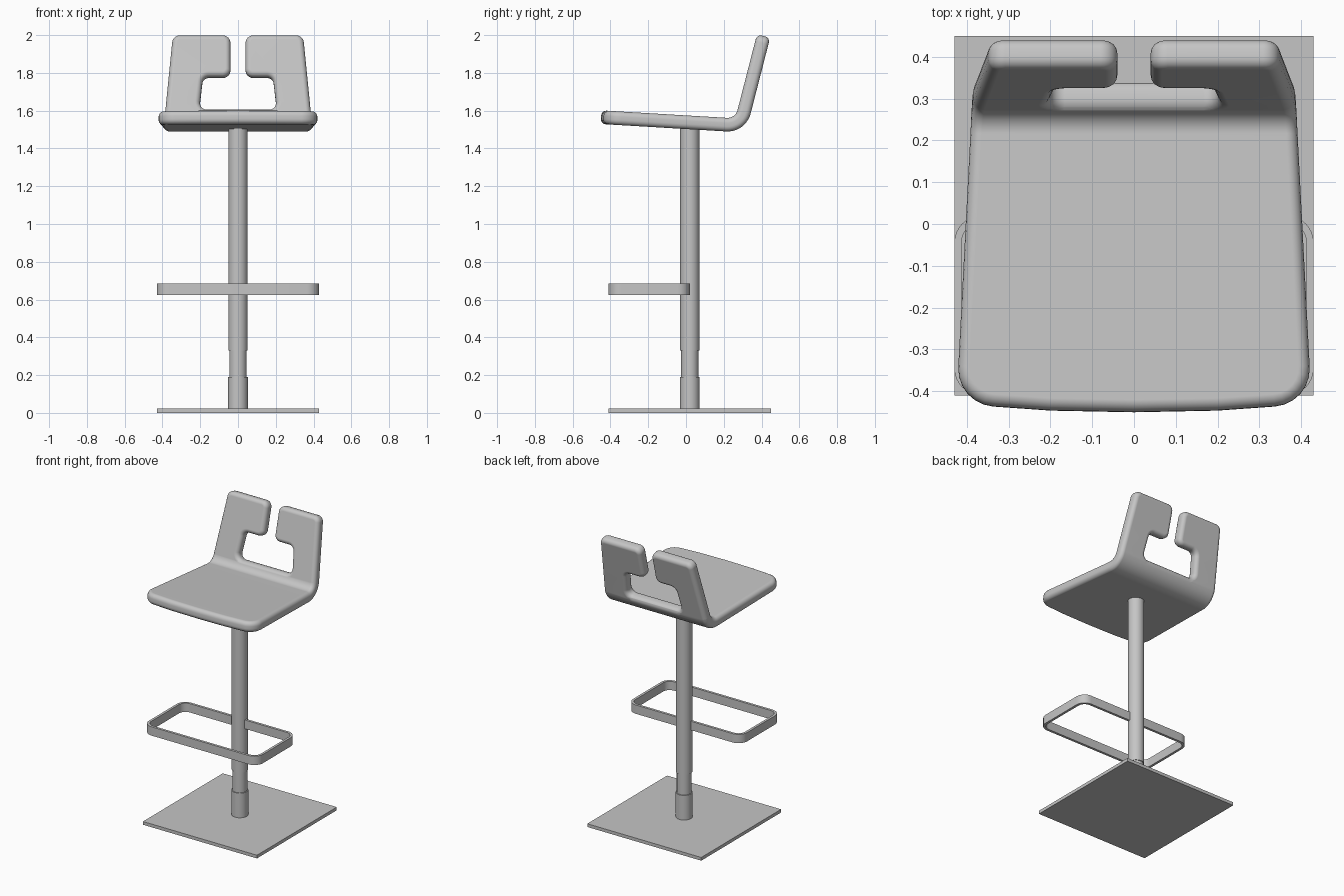
import bpy, bmesh, math
from mathutils import Vector

cube = bpy.data.objects.get("Cube")
if cube:
    bpy.data.objects.remove(cube, do_unlink=True)

grey = bpy.data.materials.new("plain grey")
grey.use_nodes = True
grey.diffuse_color = (0.56, 0.56, 0.56, 1)
grey.node_tree.nodes["Principled BSDF"].inputs["Base Color"].default_value = (0.56, 0.56, 0.56, 1)


def finish(name, bm, smooth_angle=None):
    """Turn a bmesh into a named, coloured object."""
    bmesh.ops.recalc_face_normals(bm, faces=bm.faces)
    mesh = bpy.data.meshes.new(name)
    bm.to_mesh(mesh)
    bm.free()
    mesh.materials.append(grey)
    ob = bpy.data.objects.new(name, mesh)
    bpy.context.collection.objects.link(ob)
    if smooth_angle:
        bpy.ops.object.select_all(action='DESELECT')
        ob.select_set(True)
        bpy.context.view_layer.objects.active = ob
        bpy.ops.object.shade_smooth_by_angle(angle=math.radians(smooth_angle))
    return ob


def rounded(points, steps=6):
    """Closed outline from (x, y, radius) corners."""
    out = []
    for i, (x, y, r) in enumerate(points):
        p = Vector((x, y, 0))
        if r == 0:
            out.append(p)
            continue
        a = (Vector((*points[i - 1][:2], 0)) - p).normalized()
        b = (Vector((*points[(i + 1) % len(points)][:2], 0)) - p).normalized()
        half = a.angle(b) / 2
        centre = p + (a + b).normalized() * r / math.sin(half)
        start = (p + a * r / math.tan(half) - centre).normalized()
        end = (p + b * r / math.tan(half) - centre).normalized()
        out += [centre + start.slerp(end, k / steps) * r for k in range(steps + 1)]
    return out


# Seat shell: flat outline (x, distance along the shell), thickened, then bent
THICK, EDGE = 0.072, 0.027
LEN_SEAT, BEND_R = 0.666, 0.09
TILT, TURN = math.radians(-3.4), math.radians(79)
LEN_BEND = BEND_R * TURN

half = [(0.20, 0.004, 0), (0.425, 0.02, 0.09), (0.385, 0.79, 0), (0.345, 1.205, 0.04),
        (0.04, 1.205, 0.04), (0.04, 0.978, 0.04), (0.185, 0.978, 0.035), (0.205, 0.80, 0.035)]
outline = rounded([(0, 0, 0)] + half + [(-x, s, r) for x, s, r in reversed(half)])


def bend(co):
    """Carry a flat shell point onto the bent side profile."""
    x, s, t = co
    y, z, ang = -0.45, 1.5655, TILT
    run = min(s, LEN_SEAT)
    y, z = y + run * math.cos(ang), z + run * math.sin(ang)
    if s > LEN_SEAT:
        end = ang + min(s - LEN_SEAT, LEN_BEND) / BEND_R
        y += BEND_R * (math.sin(end) - math.sin(ang))
        z += BEND_R * (math.cos(ang) - math.cos(end))
        ang = end
        rest = max(0, s - LEN_SEAT - LEN_BEND)
        y, z = y + rest * math.cos(ang), z + rest * math.sin(ang)
    return Vector((x, y - t * math.sin(ang), z + t * math.cos(ang)))


bm = bmesh.new()
face = bm.faces.new([bm.verts.new((p.x, p.y, -THICK / 2)) for p in outline])
top = bmesh.ops.extrude_face_region(bm, geom=[face], use_keep_orig=True)
for g in top["geom"]:
    if isinstance(g, bmesh.types.BMVert):
        g.co.z = THICK / 2
bmesh.ops.recalc_face_normals(bm, faces=bm.faces)
rims = [e for e in bm.edges if abs(e.verts[0].co.z - e.verts[1].co.z) < 1e-5]
bmesh.ops.bevel(bm, geom=rims, offset=EDGE, offset_type='OFFSET', segments=4,
                profile=0.5, affect='EDGES', clamp_overlap=False)
cuts = [0.25, 0.45, 0.6] + [LEN_SEAT + LEN_BEND * k / 10 for k in range(11)]
for s in cuts:
    bmesh.ops.bisect_plane(bm, geom=bm.verts[:] + bm.edges[:] + bm.faces[:], dist=1e-5,
                           plane_co=(0, s, 0), plane_no=(0, 1, 0))
for v in bm.verts:
    v.co = bend(v.co)
seat = finish("seat_shell", bm, 50)
seat.modifiers.new("even_shading", 'WEIGHTED_NORMAL').keep_sharp = True

# Footrest: flat band bent into a rounded rectangle
bm = bmesh.new()


def ring(inset, z):
    x, y0, y1, r = 0.43 - inset, -0.41 + inset, 0.02 - inset, 0.065 - inset
    pts = rounded([(-x, y0, r), (x, y0, r), (x, y1, r), (-x, y1, r)], 8)
    return [bm.verts.new((p.x, p.y, z)) for p in pts]


rings = [ring(0, 0.625), ring(0, 0.685), ring(0.017, 0.685), ring(0.017, 0.625)]
n = len(rings[0])
for a, b in zip(rings, rings[1:] + rings[:1]):
    for i in range(n):
        j = (i + 1) % n
        bm.faces.new((a[i], a[j], b[j], b[i]))
finish("footrest", bm, 30)

# Column parts: lower sleeve, slim neck, upper tube
for name, r, z0, z1 in [("column_sleeve", 0.052, 0.02, 0.19),
                        ("column_neck", 0.046, 0.18, 0.34),
                        ("column_tube", 0.051, 0.33, 1.515)]:
    bm = bmesh.new()
    bmesh.ops.create_cone(bm, cap_ends=True, segments=32, radius1=r, radius2=r, depth=z1 - z0)
    bmesh.ops.translate(bm, verts=bm.verts, vec=(0, 0.02, (z0 + z1) / 2))
    finish(name, bm, 30)

# Base plate
bm = bmesh.new()
bmesh.ops.create_cube(bm, size=1)
bmesh.ops.scale(bm, verts=bm.verts, vec=(0.86, 0.86, 0.022))
bmesh.ops.translate(bm, verts=bm.verts, vec=(0, 0.02, 0.011))
finish("base_plate", bm)
